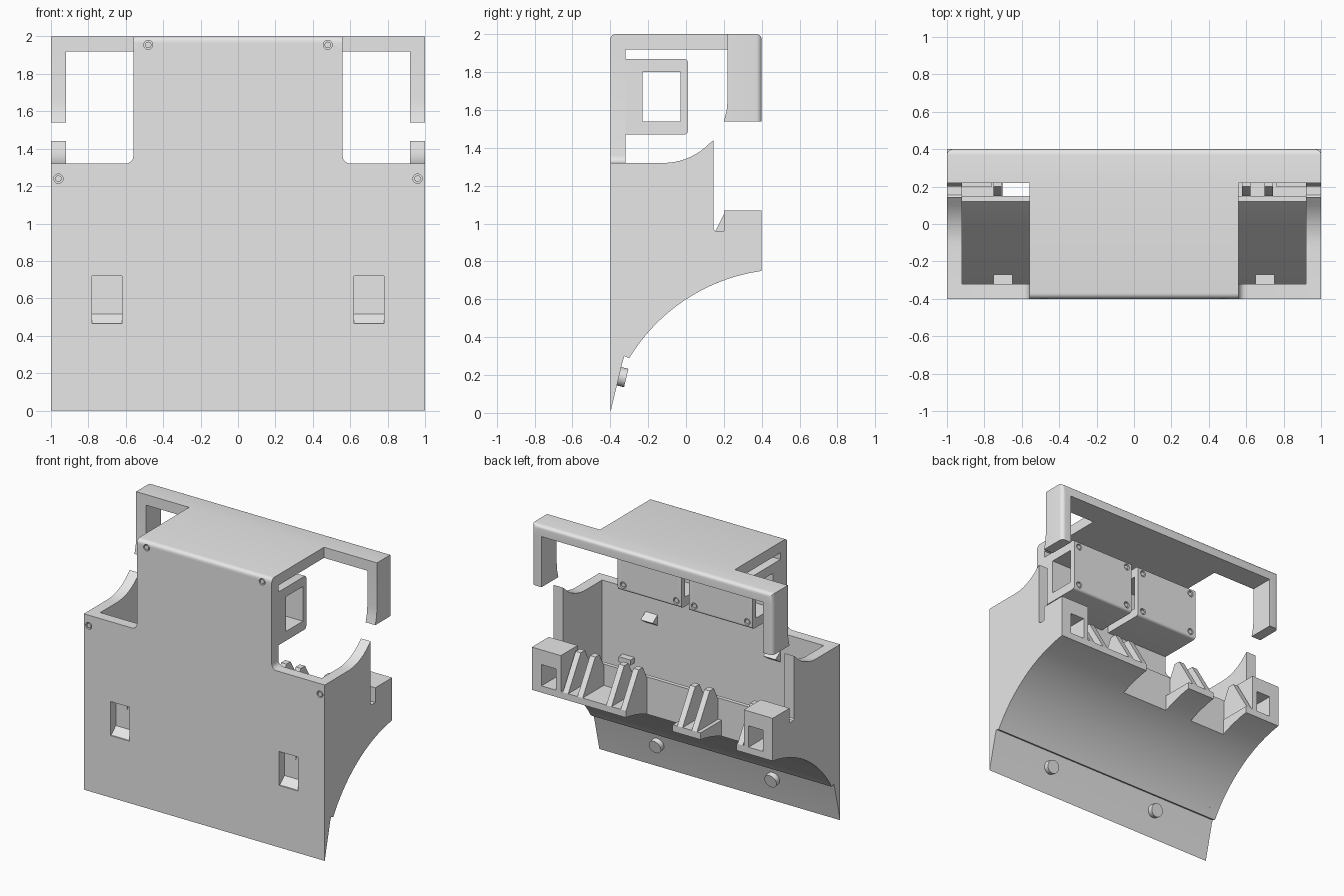
import bpy, bmesh, math
from mathutils import Vector

cube = bpy.data.objects.get("Cube")
if cube:
    bpy.data.objects.remove(cube, do_unlink=True)

grey = bpy.data.materials.new("plain_grey")
grey.use_nodes = True
grey.diffuse_color = (0.8, 0.8, 0.8, 1)
grey.node_tree.nodes["Principled BSDF"].inputs["Base Color"].default_value = (0.8, 0.8, 0.8, 1)


def finish(name, bm):
    bmesh.ops.recalc_face_normals(bm, faces=bm.faces)
    mesh = bpy.data.meshes.new(name)
    bm.to_mesh(mesh)
    bm.free()
    mesh.materials.append(grey)
    obj = bpy.data.objects.new(name, mesh)
    bpy.context.collection.objects.link(obj)
    return obj


def prism(name, pts, axis, a, b, rounded=None, radius=0.03):
    """Extrude a 2D outline along an axis; optionally round edges picked by a rule."""
    place = {"x": lambda u, v: (a, u, v), "y": lambda u, v: (u, a, v),
             "z": lambda u, v: (u, v, a)}[axis]
    bm = bmesh.new()
    face = bm.faces.new([bm.verts.new(place(u, v)) for u, v in pts])
    ext = bmesh.ops.extrude_face_region(bm, geom=[face])
    step = Vector([b - a if axis == k else 0 for k in "xyz"])
    bmesh.ops.translate(bm, verts=[g for g in ext["geom"] if isinstance(g, bmesh.types.BMVert)], vec=step)
    if rounded:
        edges = [e for e in bm.edges if rounded(e.verts[0].co, e.verts[1].co)]
        bmesh.ops.bevel(bm, geom=edges, offset=radius, segments=5, profile=0.5, affect="EDGES")
    return finish(name, bm)


def block(name, x, y, z, **kw):
    return prism(name, [(x[0], y[0]), (x[1], y[0]), (x[1], y[1]), (x[0], y[1])], "z", *z, **kw)


def disc(name, centre, radius, depth, direction=(0, 1, 0)):
    bm = bmesh.new()
    bmesh.ops.create_cone(bm, cap_ends=True, segments=24, radius1=radius, radius2=radius, depth=depth)
    bm.transform(Vector(direction).to_track_quat("Z", "Y").to_matrix().to_4x4())
    bmesh.ops.translate(bm, verts=bm.verts, vec=centre)
    return finish(name, bm)


def cut(obj, cutters):
    """Subtract the cutters, bake the result and remove them."""
    for c in cutters:
        c.hide_render = True
        m = obj.modifiers.new("cut", "BOOLEAN")
        m.operation, m.solver, m.object = "DIFFERENCE", "EXACT", c
    deps = bpy.context.evaluated_depsgraph_get()
    deps.update()
    mesh = bpy.data.meshes.new_from_object(obj.evaluated_get(deps))
    obj.modifiers.clear()
    obj.data = mesh
    for c in cutters:
        bpy.data.objects.remove(c, do_unlink=True)


def both(lo, hi):
    return ((lo, hi), (-hi, -lo))


def arc(cx, cy, r, a0, a1, n):
    return [(cx + r * math.cos(math.radians(a0 + (a1 - a0) * i / n)),
             cy + r * math.sin(math.radians(a0 + (a1 - a0) * i / n))) for i in range(n + 1)]


def vertical(p, q):
    return abs(p.z - q.z) > 0.05


# Concave underside shared by shell, end walls and flange
CY, CZ, R = 0.535, -0.218, 0.977


def underside(y0, y1, n=24):
    return [(y, CZ + math.sqrt(R * R - (y - CY) ** 2))
            for y in (y0 + (y1 - y0) * i / n for i in range(n + 1))]


FOOT = [(-0.4, 0), (-0.335, 0.27), (-0.325, 0.3)]

# Front panel with filleted shoulders, screw holes and two recesses
half = [(1, 0.42), (1, 1.32)] + arc(0.6, 1.36, 0.04, 270, 180, 5) + [(0.56, 1.92)]
panel = prism("front_panel", half + [(-x, z) for x, z in reversed(half)], "y", -0.4, -0.32)
cutters = []
screws = [(s * x, z) for s in (1, -1) for x, z in ((0.96, 1.24), (0.48, 1.955))]
for x, z in screws:
    if z < 1.9:
        cutters.append(disc("hole", (x, -0.4, z), 0.025, 0.04))
for span in both(0.62, 0.78):
    cutters.append(block("recess", span, (-0.5, -0.335), (0.465, 0.72)))
cut(panel, cutters)
for span in both(0.62, 0.78):
    mid = sum(span) / 2
    prism("recess_sill", [(-0.39, 0.465), (-0.335, 0.465), (-0.335, 0.515)], "x", *span)
    disc("recess_screw", (mid, -0.337, 0.675), 0.02, 0.01)
    block("inner_catch", (mid - 0.05, mid + 0.05), (-0.32, -0.27), (0.77, 0.81))
for span in both(0.46, 0.56):
    prism("inner_hook", [(-0.32, 1.1), (-0.26, 1.14), (-0.32, 1.18)], "x", *span)

# Top plate with the long rear bar
top_half = [(0.56, -0.4), (0.56, 0.22), (1, 0.22), (1, 0.4)]
top = prism("top_plate", top_half + [(-x, y) for x, y in reversed(top_half)], "z", 1.92, 2,
            rounded=lambda p, q: (min(p.z, q.z) > 1.99 and abs(p.y - q.y) < 0.01 and abs(abs(p.y) - 0.4) < 0.01)
            or (vertical(p, q) and p.y > 0.39))
cut(top, [disc("hole", (x, -0.4, z), 0.024, 0.04) for x, z in screws if z > 1.9])
for x, z in screws:
    disc("front_screw", (x, -0.39, z), 0.017, 0.016)

# Hanging legs at the bar ends
for span in both(0.92, 1):
    side = 1 if span[0] > 0 else -1
    prism("hanging_leg", [(0.4, 1.92), (0.22, 1.92), (0.22, 1.66), (0.215, 1.6), (0.2, 1.54), (0.4, 1.54)],
          "x", *span, rounded=lambda p, q: vertical(p, q) and min(p.y, q.y) > 0.39 and p.x * side > 0.99)

# Curved lower shell with a sloping inner floor
prism("curved_shell", FOOT + underside(-0.3, 0.15)
      + [(0.15, 0.96), (0.12, 0.96), (-0.28, 0.5), (-0.32, 0.42), (-0.4, 0.42)], "x", -0.92, 0.92)

# End walls with swept upper edge
wall = (FOOT + underside(-0.3, 0.4) + [(0.4, 0.96), (0.155, 0.96), (0.145, 0.97)]
        + [(0.145, 1.44)] + arc(-0.12, 1.66, 0.34, -40, -90, 10)[1:]
        + [(-0.32, 1.32), (-0.32, 0.42), (-0.4, 0.42)])
for span in both(0.92, 1):
    prism("end_wall", wall, "x", *span)

# Rear flange pieces
for span in ((0.22, 0.92), (-0.4, -0.17), (-0.92, -0.7)):
    prism("rear_flange", underside(0.15, 0.4, 10) + [(0.4, 0.8), (0.15, 0.8)], "x", *span)

# Slotted corner brackets
for span in both(0.76, 1):
    block("corner_bracket", span, (0.2, 0.4), (0.96, 1.07))
for span in both(0.76, 0.8):
    block("bracket_cheek", span, (0.2, 0.4), (0.8, 0.96))

# Paired support fins along the rear edge
fin = [(0.15, 0.7), (0.15, 0.95), (0.2, 1.05), (0.25, 1.05), (0.4, 0.8), (0.4, 0.76)]
for x in (0.6, 0.72, 0.24, 0.36, -0.23, -0.35, -0.73):
    prism("support_fin", fin, "x", x - 0.022, x + 0.022)

# Two hollow housings behind the upper panel
for span in both(0.03, 0.56):
    box = block("housing", span, (-0.32, 0.01), (1.47, 1.87),
                rounded=lambda p, q: min(p.y, q.y) > 0 and abs(p.x - q.x) > 0.1, radius=0.02)
    cs = [block("window", (span[0] - 0.1, span[1] + 0.1), (-0.23, -0.03), (1.54, 1.8))]
    corners = [(x, z) for x in (span[0] + 0.045, span[1] - 0.045) for z in (1.515, 1.825)]
    cs += [disc("hole", (x, 0.01, z), 0.024, 0.03) for x, z in corners]
    cut(box, cs)
    for x, z in corners:
        disc("housing_screw", (x, 0.0, z), 0.016, 0.012)

# Round feet on the sloped lower back
for x in (0.48, -0.48):
    disc("round_stud", (x, -0.34, 0.19), 0.05, 0.05, (0, 0.97, -0.23))

# Smooth curved faces, keep sharp edges
bpy.ops.object.select_all(action="DESELECT")
for obj in bpy.context.collection.objects:
    if obj.type == "MESH" and grey.name in obj.data.materials:
        obj.select_set(True)
        bpy.context.view_layer.objects.active = obj
bpy.ops.object.shade_smooth_by_angle(angle=math.radians(30))
